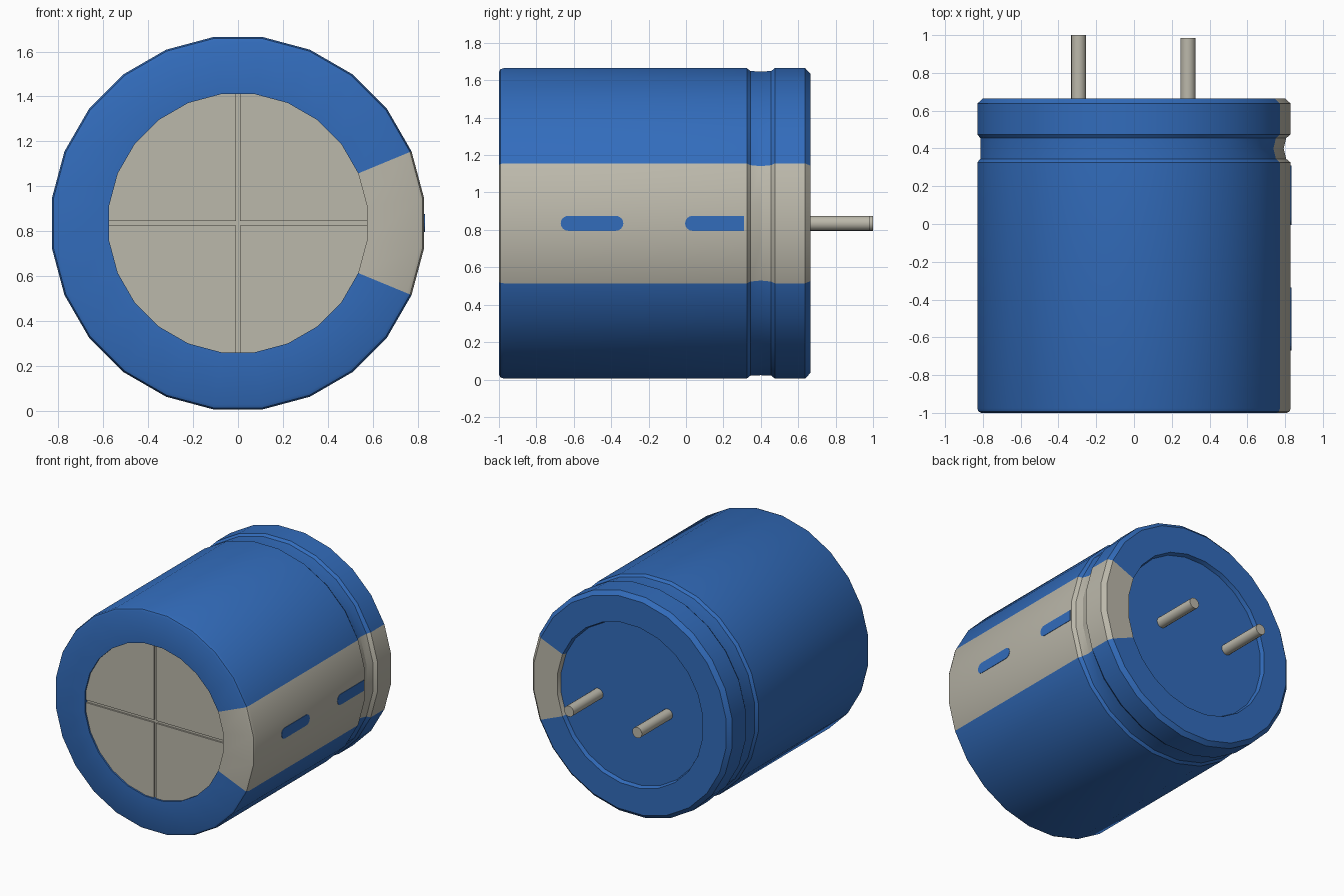
import bpy, bmesh, math

cube = bpy.data.objects.get("Cube")
if cube:
    bpy.data.objects.remove(cube, do_unlink=True)

ZC = 0.835          # height of the can's axis
R = 0.837           # sleeve radius
SEG = 24
STEP = 2 * math.pi / SEG


def material(name, rgb):
    m = bpy.data.materials.new(name)
    m.use_nodes = True
    m.diffuse_color = (*rgb, 1)
    bsdf = m.node_tree.nodes["Principled BSDF"]
    bsdf.inputs["Base Color"].default_value = (*rgb, 1)
    bsdf.inputs["Roughness"].default_value = 0.6
    return m


BLUE = material("blue sleeve", (0.032, 0.150, 0.500))
GREY = material("warm grey", (0.500, 0.480, 0.405))


def finish(name, bm, mats, smooth=True):
    bmesh.ops.recalc_face_normals(bm, faces=bm.faces)
    me = bpy.data.meshes.new(name)
    bm.to_mesh(me)
    bm.free()
    for m in mats:
        me.materials.append(m)
    ob = bpy.data.objects.new(name, me)
    bpy.context.collection.objects.link(ob)
    if smooth:
        bpy.ops.object.select_all(action='DESELECT')
        ob.select_set(True)
        bpy.context.view_layer.objects.active = ob
        bpy.ops.object.shade_smooth_by_angle(angle=math.radians(28))
    return ob


def prism(bm, points, offset):
    """Extrude a closed outline of 3D points by an offset."""
    a = [bm.verts.new(p) for p in points]
    b = [bm.verts.new([p[k] + offset[k] for k in range(3)]) for p in points]
    bm.faces.new(a)
    bm.faces.new(b[::-1])
    n = len(a)
    for i in range(n):
        bm.faces.new((a[i], a[(i + 1) % n], b[(i + 1) % n], b[i]))


# Sleeve: (y, radius, extra groove depth on the stripe), front to back
profile = [
    (-0.97, 0.58, 0), (-1.0, 0.58, 0), (-1.0, R - 0.022, 0),
    (-0.993, R - 0.007, 0), (-0.975, R, 0),
    (0.325, R, 0), (0.345, R - 0.016, 0.008), (0.40, R - 0.018, 0.02),
    (0.455, R - 0.016, 0.008), (0.475, R, 0),
    (0.637, R, 0), (0.665, R - 0.03, 0), (0.665, 0.61, 0), (0.635, 0.60, 0),
]
bm = bmesh.new()
rings = []
for y, r, extra in profile:
    ring = []
    for i in range(SEG):
        a = (i - 1.5) * STEP            # first three columns form the stripe
        rr = r - (extra if i < 4 else 0)
        ring.append(bm.verts.new((rr * math.cos(a), y, ZC + rr * math.sin(a))))
    rings.append(ring)
for lo, hi in zip(rings, rings[1:]):
    for i in range(SEG):
        j = (i + 1) % SEG
        f = bm.faces.new((lo[i], lo[j], hi[j], hi[i]))
        f.material_index = 1 if i < 3 else 0
bm.faces.new(rings[-1])                 # recessed rear seal
bm.faces.new(rings[0][::-1])            # closes the can behind the vent disc
finish("sleeve", bm, [BLUE, GREY])

# Vent disc: four raised quarters separated by a cross-shaped groove
bm = bmesh.new()
g, rd = 0.01, 0.58
edge = rd * math.cos(STEP / 2)
arc = [(rd * math.cos((k + 0.5) * STEP), rd * math.sin((k + 0.5) * STEP)) for k in range(6)]
outline = [(g, g), (edge, g)] + arc + [(g, edge)]
for sx in (1, -1):
    for sz in (1, -1):
        prism(bm, [(sx * x, -0.988, ZC + sz * z) for x, z in outline], (0, 0.016, 0))
disc = [(rd * math.cos((k + 0.5) * STEP), -0.976, ZC + rd * math.sin((k + 0.5) * STEP))
        for k in range(SEG)]
prism(bm, disc, (0, 0.006, 0))
finish("vent_disc", bm, [GREY], smooth=False)


# Blue dashes on the stripe
def dash(name, y0, y1, round_end):
    h = 0.04
    pts = [(y0 + h - h * math.sin(t), h * math.cos(t))
           for t in (math.pi * k / 8 for k in range(9))]
    if round_end:
        pts += [(y1 - h + h * math.sin(t), -h * math.cos(t))
                for t in (math.pi * k / 8 for k in range(9))]
    else:
        pts += [(y1, -h), (y1, h)]
    bm = bmesh.new()
    prism(bm, [(0.828, y, ZC + z) for y, z in pts], (0.005, 0, 0))
    finish(name, bm, [BLUE], smooth=False)


dash("front_dash", -0.67, -0.335, True)
dash("rear_dash", -0.005, 0.31, False)

# Terminal pins
for name, x, tip in (("right_pin", -0.293, 1.0), ("left_pin", 0.286, 0.985)):
    bm = bmesh.new()
    ring = [(x + 0.04 * math.cos(k * math.pi / 8), 0.62, ZC + 0.04 * math.sin(k * math.pi / 8))
            for k in range(16)]
    prism(bm, ring, (0, tip - 0.62, 0))
    finish(name, bm, [GREY])
